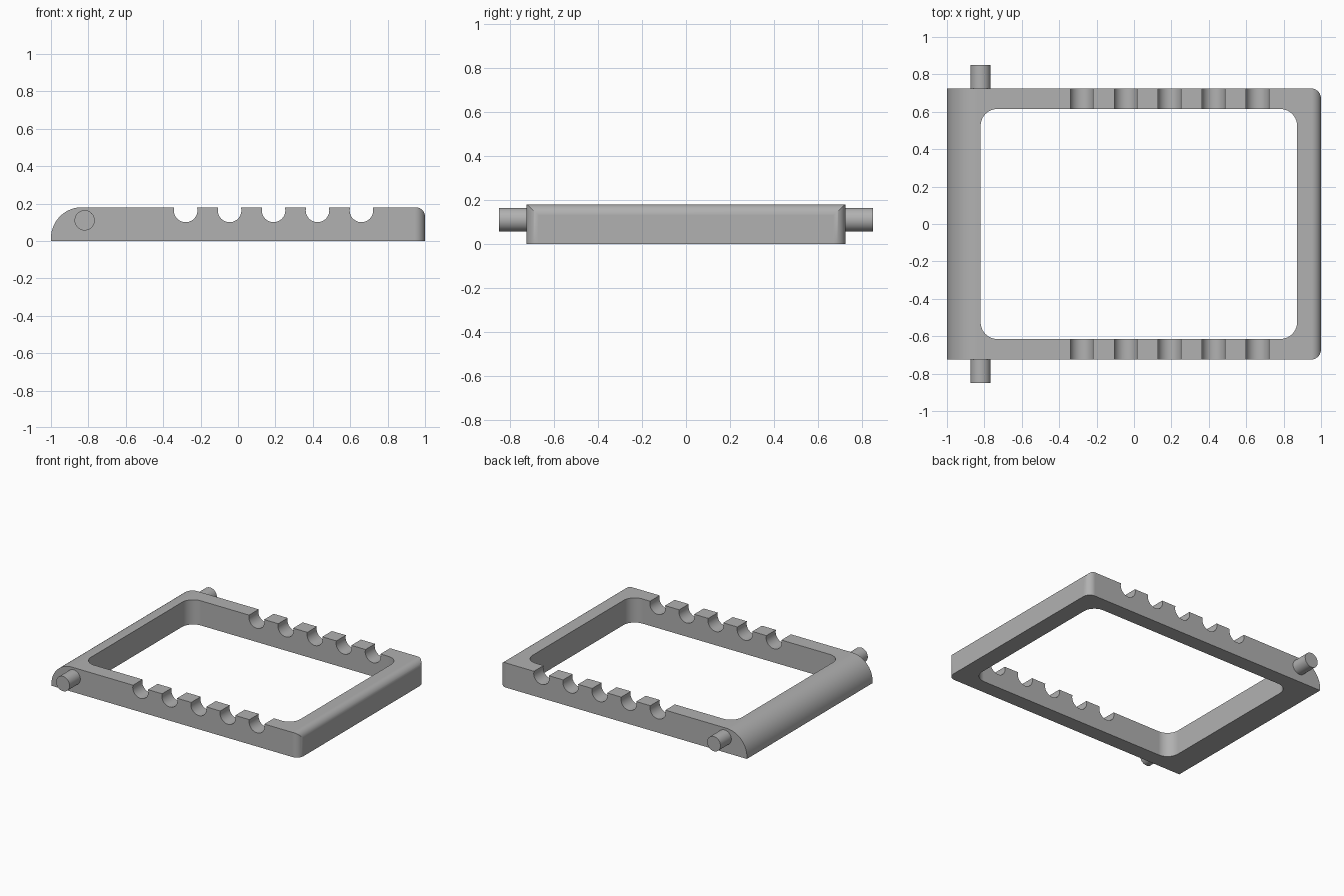
import bpy, bmesh
from math import sin, cos, pi, radians
from mathutils import Vector

if "Cube" in bpy.data.objects:
    bpy.data.objects.remove(bpy.data.objects["Cube"])

grey = bpy.data.materials.new("plain grey")
grey.use_nodes = True
colour = (0.44, 0.44, 0.44, 1)
grey.diffuse_color = colour
grey.node_tree.nodes["Principled BSDF"].inputs["Base Color"].default_value = colour

HEIGHT, HALF_WIDTH = 0.18, 0.725


def rounded(corners, steps=14):
    """Outline from (u, v, radius) right-angle corners, with arcs at each radius."""
    points = []
    for i, (u, v, r) in enumerate(corners):
        here = Vector((u, v))
        if r == 0:
            points.append(here)
            continue
        before = (Vector(corners[i - 1][:2]) - here).normalized()
        after = (Vector(corners[(i + 1) % len(corners)][:2]) - here).normalized()
        centre = here + (before + after) * r
        for k in range(steps + 1):
            a = k / steps * pi / 2
            points.append(centre - after * r * cos(a) - before * r * sin(a))
    return points


def circle(u, v, r, steps=40):
    return [Vector((u + r * cos(2 * pi * k / steps), v + r * sin(2 * pi * k / steps)))
            for k in range(steps)]


def extrude(name, outline, axis, start, end):
    """Solid from an outline: xz outlines run along y, xy outlines along z."""
    bm = bmesh.new()
    place = (lambda p: (p.x, start, p.y)) if axis == "y" else (lambda p: (p.x, p.y, start))
    face = bm.faces.new([bm.verts.new(place(p)) for p in outline])
    grown = bmesh.ops.extrude_face_region(bm, geom=[face])["geom"]
    shift = Vector((0, end - start, 0)) if axis == "y" else Vector((0, 0, end - start))
    bmesh.ops.translate(bm, vec=shift, verts=[g for g in grown if isinstance(g, bmesh.types.BMVert)])
    bmesh.ops.recalc_face_normals(bm, faces=bm.faces)
    mesh = bpy.data.meshes.new(name)
    bm.to_mesh(mesh)
    bm.free()
    mesh.materials.append(grey)
    obj = bpy.data.objects.new(name, mesh)
    bpy.context.collection.objects.link(obj)
    return obj


def activate(obj):
    bpy.ops.object.select_all(action="DESELECT")
    obj.select_set(True)
    bpy.context.view_layer.objects.active = obj


def combine(obj, cutter, operation):
    activate(obj)
    mod = obj.modifiers.new("cut", "BOOLEAN")
    mod.operation, mod.solver, mod.object = operation, "EXACT", cutter
    bpy.ops.object.modifier_apply(modifier=mod.name)
    bpy.data.objects.remove(cutter)


def smooth(obj):
    activate(obj)
    bpy.ops.object.shade_smooth_by_angle(angle=radians(30))
    mod = obj.modifiers.new("even shading", "WEIGHTED_NORMAL")
    mod.keep_sharp = True


# Frame: side profile with a large round at the hinge end, small one at the free end
side = rounded([(-1, 0, 0), (1, 0, 0), (1, HEIGHT, 0.05), (-1, HEIGHT, 0.165)])
frame = extrude("frame", side, "y", -HALF_WIDTH, HALF_WIDTH)

# Rounded vertical corners at the free end
plan = rounded([(-1.1, -HALF_WIDTH, 0), (1, -HALF_WIDTH, 0.055),
                (1, HALF_WIDTH, 0.055), (-1.1, HALF_WIDTH, 0)])
combine(frame, extrude("plan_cutter", plan, "z", -0.1, 0.3), "INTERSECT")

# Central opening
opening = rounded([(-0.82, -0.615, 0.09), (0.872, -0.615, 0.09),
                   (0.872, 0.615, 0.09), (-0.82, 0.615, 0.09)])
combine(frame, extrude("opening_cutter", opening, "z", -0.1, 0.3), "DIFFERENCE")

# Row of round notches across both rails
for i in range(5):
    notch = circle(-0.28 + 0.235 * i, 0.163, 0.063)
    combine(frame, extrude("notch_cutter", notch, "y", -1, 1), "DIFFERENCE")
smooth(frame)

# Pivot pins
for name, sign in (("right_pin", -1), ("left_pin", 1)):
    smooth(extrude(name, circle(-0.82, 0.11, 0.054), "y", sign * 0.68, sign * 0.85))
